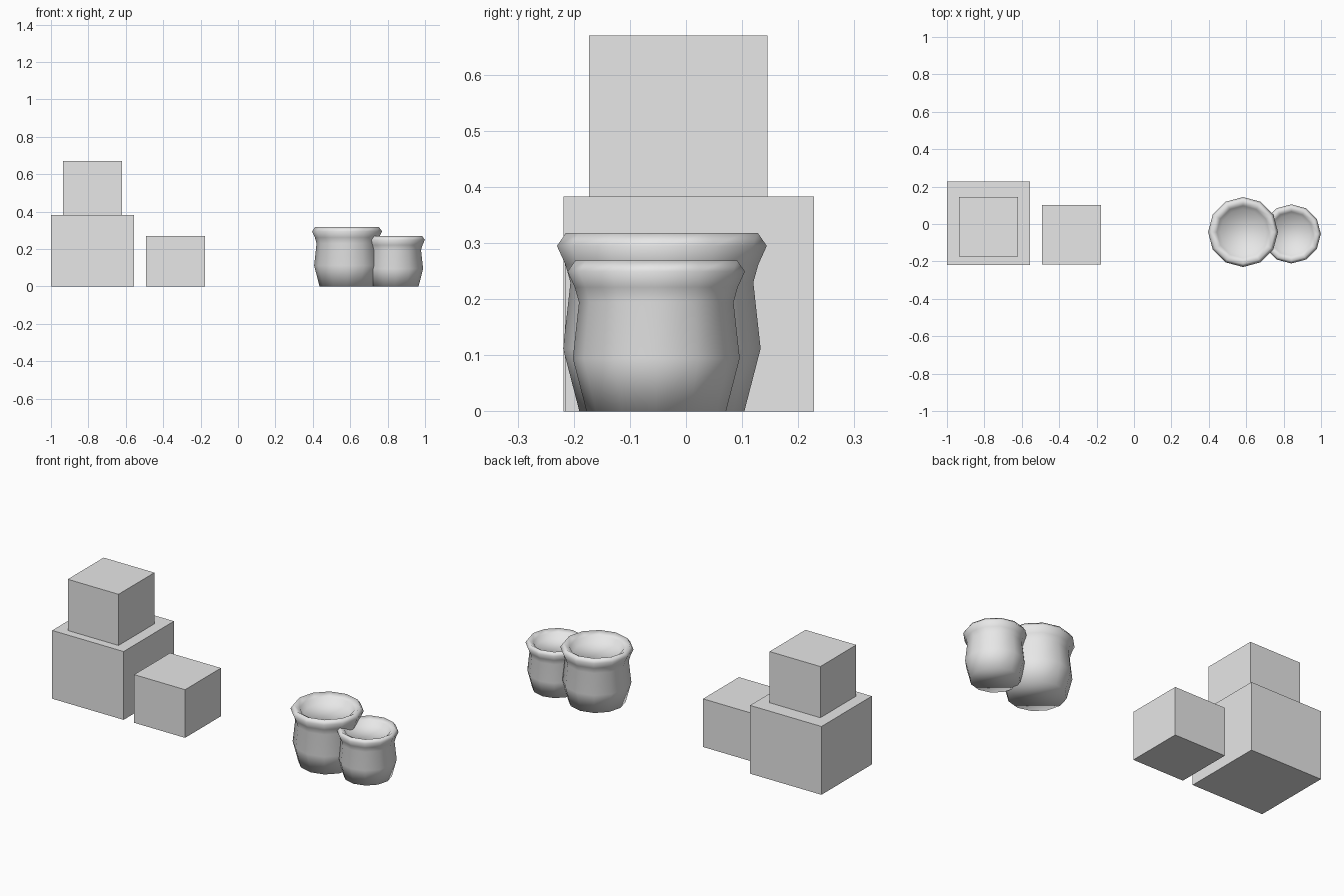
import bpy, bmesh, math

if "Cube" in bpy.data.objects:
    bpy.data.objects.remove(bpy.data.objects["Cube"])

grey = bpy.data.materials.new("plain_grey")
grey.diffuse_color = (0.8, 0.8, 0.8, 1)
grey.use_nodes = True
grey.node_tree.nodes["Principled BSDF"].inputs["Base Color"].default_value = grey.diffuse_color


def finish(name, bm, smooth=False):
    bmesh.ops.recalc_face_normals(bm, faces=bm.faces)
    for f in bm.faces:
        f.smooth = smooth
    mesh = bpy.data.meshes.new(name)
    bm.to_mesh(mesh)
    bm.free()
    mesh.materials.append(grey)
    obj = bpy.data.objects.new(name, mesh)
    bpy.context.collection.objects.link(obj)
    return obj


def crate(name, low, high):
    bm = bmesh.new()
    bmesh.ops.create_cube(bm, size=1)
    for v in bm.verts:
        v.co = [l + (c + 0.5) * (h - l) for c, l, h in zip(v.co, low, high)]
    finish(name, bm)


# Pot outline (radius, height): foot, belly, neck, rolled rim, shallow bowl
PROFILE = [(0.147, 0), (0.176, 0.112), (0.163, 0.23), (0.172, 0.262),
           (0.187, 0.295), (0.171, 0.318), (0.140, 0.300), (0.122, 0.272)]
SIDES = 12


def pot(name, x, y, scale):
    bm = bmesh.new()
    rings = []
    for r, z in PROFILE:
        rings.append([bm.verts.new((r * math.cos(2 * math.pi * i / SIDES),
                                    r * math.sin(2 * math.pi * i / SIDES), z))
                      for i in range(SIDES)])
    for a, b in zip(rings, rings[1:]):
        for i in range(SIDES):
            j = (i + 1) % SIDES
            bm.faces.new((a[i], a[j], b[j], b[i]))
    bm.faces.new(rings[0])
    bm.faces.new(rings[-1])
    bmesh.ops.scale(bm, vec=(scale,) * 3, verts=bm.verts)
    bmesh.ops.translate(bm, vec=(x, y, 0), verts=bm.verts)
    finish(name, bm, smooth=True)


# Stacked crates and a loose one beside them
crate("large_crate", (-1.0, -0.218, 0), (-0.557, 0.228, 0.383))
crate("top_crate", (-0.935, -0.173, 0.383), (-0.62, 0.145, 0.67))
crate("small_crate", (-0.493, -0.216, 0), (-0.177, 0.102, 0.27))

# Overlapping pots
pot("large_pot", 0.583, -0.043, 1.0)
pot("small_pot", 0.841, -0.053, 0.845)
